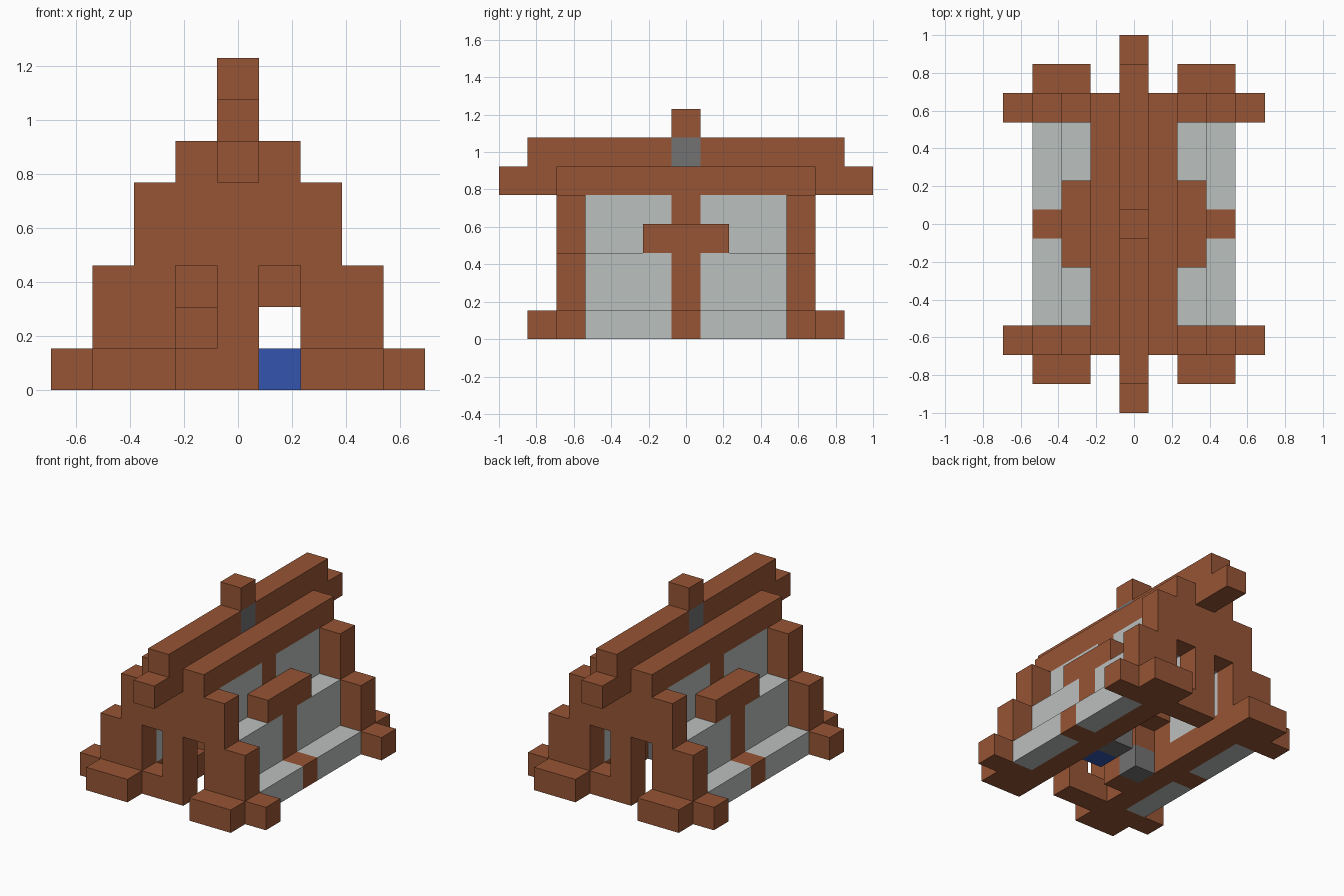
import bpy, bmesh
from mathutils import Vector

if "Cube" in bpy.data.objects:
    bpy.data.objects.remove(bpy.data.objects["Cube"], do_unlink=True)

UNIT = 2 / 13  # edge of one block


def material(name, rgb):
    m = bpy.data.materials.new(name)
    m.use_nodes = True
    m.diffuse_color = (*rgb, 1)
    bsdf = m.node_tree.nodes["Principled BSDF"]
    bsdf.inputs["Base Color"].default_value = (*rgb, 1)
    bsdf.inputs["Roughness"].default_value = 0.9
    return m


WOOD = material("brown wood", (0.305, 0.09, 0.035))
PALE = material("pale grey wall", (0.5, 0.525, 0.515))
STONE = material("dark grey stone", (0.17, 0.17, 0.17))
BLUE = material("blue cloth", (0.034, 0.091, 0.42))

cells = {}   # block position -> part name
parts = {}   # part name -> material


def fill(part, mat, xs, ys, zs):
    """Fill an inclusive range of blocks; later parts replace earlier ones."""
    parts[part] = mat
    for x in range(xs[0], xs[1] + 1):
        for y in range(ys[0], ys[1] + 1):
            for z in range(zs[0], zs[1] + 1):
                cells[x, y, z] = part


def clear(xs, ys, zs):
    for x in range(xs[0], xs[1] + 1):
        for y in range(ys[0], ys[1] + 1):
            for z in range(zs[0], zs[1] + 1):
                cells.pop((x, y, z), None)


def span(side, a, b):
    return tuple(sorted((side * a, side * b)))


# Stepped gables, each with a door and a window, swapped at the back
for s, end in ((-1, "front"), (1, "back")):
    y = (4 * s, 4 * s)
    gable = end + "_gable"
    for half, zs in ((4, (0, 0)), (3, (1, 2)), (2, (3, 4)), (1, (5, 5))):
        fill(gable, WOOD, (-half, half), y, zs)
    clear((-s, -s), y, (0, 2))
    clear((s, s), y, (1, 2))
    for side, label in ((-1, "right"), (1, "left")):
        fill(f"{end}_{label}_foot", WOOD, span(side, 2, 3), (5 * s, 5 * s), (0, 0))

# Stepped side walls with a timber post, bracket and roof beam
for s, label in ((-1, "right"), (1, "left")):
    fill(label + "_sill", WOOD, (2 * s, 2 * s), (-3, 3), (0, 0))
    wall, post = label + "_wall", label + "_post"
    for x, zs in ((3, (0, 0)), (2, (1, 2)), (1, (3, 4))):
        fill(wall, PALE, (x * s, x * s), (-3, 3), zs)
        fill(post, WOOD, (x * s, x * s), (0, 0), zs)
    fill(label + "_bracket", WOOD, (2 * s, 2 * s), (-1, 1), (3, 3))
    fill(label + "_roof_beam", WOOD, (s, s), (-3, 3), (5, 5))
    fill(label + "_brace", WOOD, (s, s), (0, 0), (2, 2))

# Ridge beam with lower overhanging ends, and the chimney
fill("ridge_support", WOOD, (0, 0), (-6, 6), (5, 5))
fill("ridge_beam", WOOD, (0, 0), (-5, 5), (6, 6))
fill("chimney_base", STONE, (0, 0), (0, 0), (6, 6))
fill("chimney_top", WOOD, (0, 0), (0, 0), (7, 7))

# Furniture
fill("bed_cover", BLUE, (1, 1), (-1, -1), (0, 0))
fill("bed_head", STONE, (1, 1), (0, 0), (0, 0))
fill("bench", WOOD, (-1, -1), (-2, -2), (0, 0))
fill("stove", STONE, (-1, -1), (-1, -1), (0, 0))
fill("cupboard", WOOD, (-1, -1), (-1, -1), (1, 1))


# Make one mesh per part, keeping only faces that are not against another block
def build(part, mat):
    bm = bmesh.new()
    for cell, owner in cells.items():
        if owner != part:
            continue
        for axis in range(3):
            for sign in (-1, 1):
                n = Vector((0, 0, 0))
                n[axis] = sign
                if tuple(int(c + d) for c, d in zip(cell, n)) in cells:
                    continue
                u = Vector((0, 0, 0))
                u[(axis + 1) % 3] = 1
                v = n.cross(u)
                mid = Vector(cell) + Vector((0, 0, 0.5)) + n / 2
                ring = (-u - v, u - v, u + v, v - u)
                bm.faces.new([bm.verts.new((mid + r / 2) * UNIT) for r in ring])
    bmesh.ops.remove_doubles(bm, verts=bm.verts, dist=0.001)
    bmesh.ops.dissolve_limit(bm, angle_limit=0.01, verts=bm.verts, edges=bm.edges)
    mesh = bpy.data.meshes.new(part)
    bm.to_mesh(mesh)
    bm.free()
    mesh.materials.append(mat)
    bpy.context.collection.objects.link(bpy.data.objects.new(part, mesh))


for part, mat in parts.items():
    build(part, mat)
